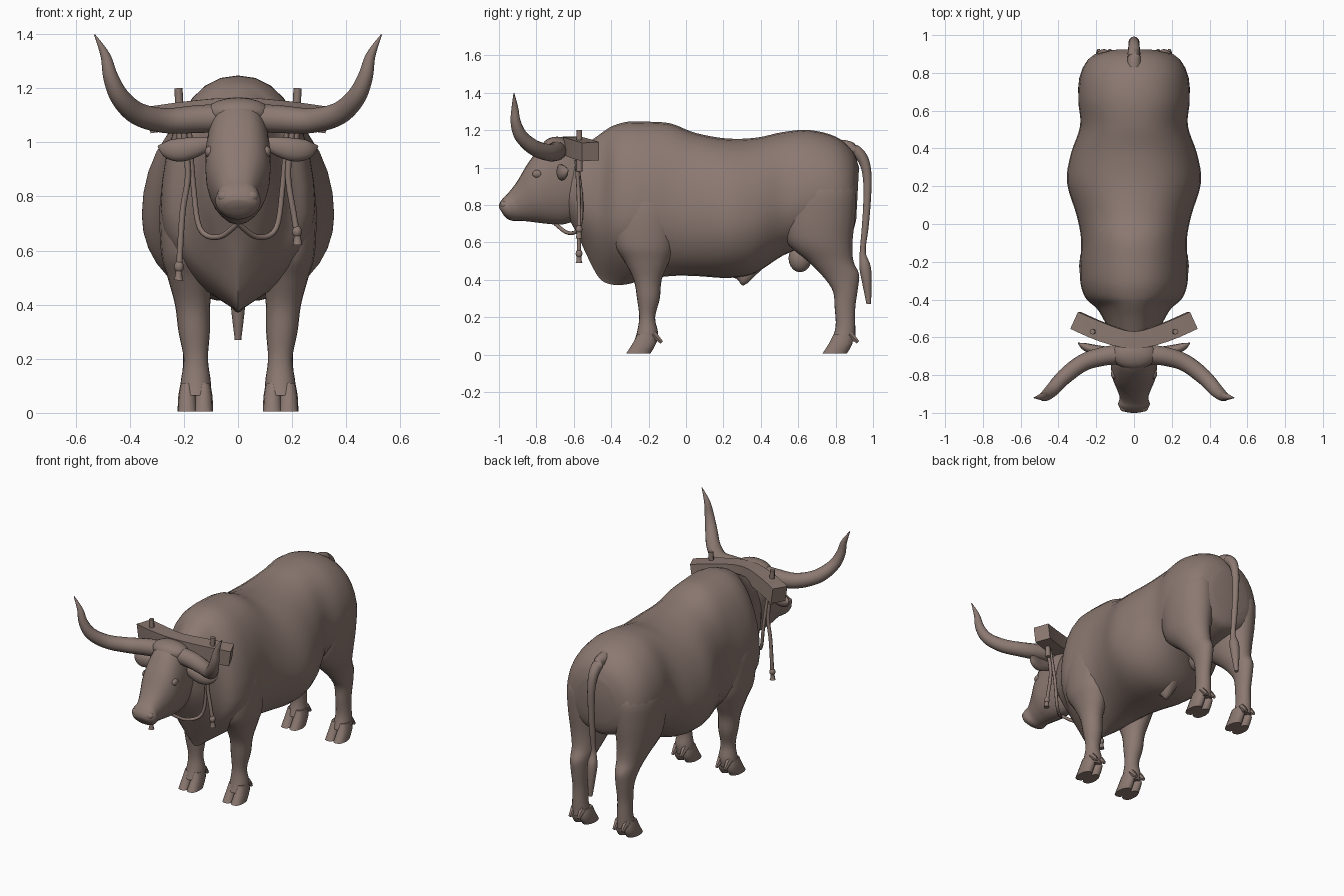
import bpy, bmesh, math
from mathutils import Vector

cube = bpy.data.objects.get("Cube")
if cube:
    bpy.data.objects.remove(cube)

COLOUR = (0.26, 0.19, 0.165, 1)
hide = bpy.data.materials.new("warm brown hide")
hide.use_nodes = True
hide.diffuse_color = COLOUR
hide.node_tree.nodes["Principled BSDF"].inputs["Base Color"].default_value = COLOUR


def spline(rows, steps):
    """Smoothly interpolate rows of numbers."""
    out = []
    last = len(rows) - 1
    for i in range(last):
        a, b, c, d = rows[max(i - 1, 0)], rows[i], rows[i + 1], rows[min(i + 2, last)]
        for s in range(steps):
            t = s / steps
            out.append([q + t / 2 * (r - p + t * (2 * p - 5 * q + 4 * r - w + t * (3 * (q - r) + w - p)))
                        for p, q, r, w in zip(a, b, c, d)])
    out.append(list(rows[last]))
    return out


def skin(name, rings, angle=50):
    """Bridge rings of points into a closed, smooth shaded surface."""
    bm = bmesh.new()
    loops = [[bm.verts.new(p) for p in ring] for ring in rings]
    n = len(loops[0])
    for a, b in zip(loops, loops[1:]):
        for i in range(n):
            j = (i + 1) % n
            bm.faces.new((a[i], a[j], b[j], b[i]))
    bm.faces.new(loops[0])
    bm.faces.new(loops[-1])
    bmesh.ops.recalc_face_normals(bm, faces=bm.faces)
    return finish(name, bm, angle)


def finish(name, bm, angle=50):
    mesh = bpy.data.meshes.new(name)
    bm.to_mesh(mesh)
    bm.free()
    mesh.materials.append(hide)
    obj = bpy.data.objects.new(name, mesh)
    bpy.context.collection.objects.link(obj)
    bpy.ops.object.select_all(action='DESELECT')
    obj.select_set(True)
    bpy.context.view_layer.objects.active = obj
    bpy.ops.object.shade_smooth_by_angle(angle=math.radians(angle))
    return obj


def loft(name, rows, steps=4, sides=24, middle=0.5, upper=1, side=1):
    """Rows: y, z of one edge, y, z of the opposite edge, half width, centre x, taper."""
    rings = []
    for ya, za, yb, zb, w, cx, taper in spline(rows, steps):
        a, b = Vector((0, ya, za)), Vector((0, yb, zb))
        m = a.lerp(b, middle)
        ring = []
        for k in range(sides):
            t = math.tau * k / sides
            c, s = math.cos(t), math.sin(t)
            wide = math.copysign(abs(c) ** (upper if s > 0 else taper), c) * w
            p = m + (a - m) * s if s > 0 else m + (m - b) * s
            if s < 0:
                p = m + (b - m) * -s
            ring.append((side * (cx + wide), p.y, p.z))
        rings.append(ring)
    return skin(name, rings)


def tube(name, pts, sides=12, flat=1, steps=5, side=1, angle=50, turn=0):
    """Tapered tube through rows of x, y, z, radius."""
    path = spline(pts, steps)
    rings = []
    for i, (x, y, z, r) in enumerate(path):
        tangent = Vector(path[min(i + 1, len(path) - 1)][:3]) - Vector(path[max(i - 1, 0)][:3])
        tangent.normalize()
        ref = Vector((0, 1, 0)) if abs(tangent.y) < 0.9 else Vector((1, 0, 0))
        u = tangent.cross(ref).normalized()
        v = u.cross(tangent)
        ring = []
        for k in range(sides):
            t = math.tau * k / sides + turn
            p = Vector((x, y, z)) + r * (u * math.cos(t) + v * math.sin(t) * flat)
            ring.append((side * p.x, p.y, p.z))
        rings.append(ring)
    return skin(name, rings, angle)


def ball(name, centre, size):
    bm = bmesh.new()
    bmesh.ops.create_uvsphere(bm, u_segments=16, v_segments=10, radius=1)
    for v in bm.verts:
        v.co = Vector(c + s * p for c, s, p in zip(centre, size, v.co))
    return finish(name, bm)


# Trunk with neck, dewlap, hump, belly and rump
trunk = [
    (-.68, 1.04, -.64, .75, .08, 1), (-.60, 1.09, -.58, .64, .125, 1.3),
    (-.50, 1.15, -.53, .53, .155, 1.8), (-.43, 1.20, -.465, .41, .195, 2.3),
    (-.385, 1.225, -.40, .375, .255, 2.4), (-.31, 1.245, -.32, .375, .283, 1.9),
    (-.20, 1.245, -.22, .40, .285, 1.3), (-.08, 1.235, -.08, .42, .28, 1),
    (.05, 1.185, .05, .42, .305, .9), (.22, 1.155, .22, .41, .355, .9),
    (.38, 1.16, .36, .43, .335, .9), (.52, 1.19, .52, .53, .285, .9),
    (.66, 1.2, .66, .58, .295, 1), (.80, 1.165, .80, .61, .28, 1.2),
    (.89, 1.09, .88, .64, .225, 1.2), (.925, 1, .91, .72, .13, 1.2)]
loft("trunk", [(a, b, c, d, w, 0, t) for a, b, c, d, w, t in trunk],
     sides=32, middle=.57, upper=.9)

# Head from poll to muzzle
head = [
    (-.57, 1.07, -.56, .74, .10), (-.67, 1.14, -.61, .71, .115),
    (-.75, 1.14, -.67, .695, .12), (-.84, 1.03, -.75, .70, .118),
    (-.90, .93, -.83, .71, .092), (-.945, .87, -.885, .715, .076),
    (-.975, .84, -.925, .715, .084), (-.996, .81, -.955, .725, .07),
    (-1, .785, -.975, .745, .045)]
loft("head", [row + (0, 1) for row in head], middle=.45, upper=.75)
ball("poll_tuft", (0, -.69, 1.11), (.12, .08, .055))

# Legs: edges run front and back, with the centre drifting inward
fore = [
    (-.30, .98, -.12, .98, .05, .17, 1), (-.39, .80, -.05, .82, .115, .17, 1),
    (-.385, .6, -.06, .6, .105, .18, 1), (-.33, .5, -.09, .5, .085, .175, 1),
    (-.28, .4, -.13, .4, .065, .168, 1), (-.262, .3, -.14, .3, .058, .162, 1),
    (-.25, .2, -.165, .2, .045, .156, 1), (-.262, .12, -.15, .12, .055, .156, 1),
    (-.28, .065, -.155, .065, .058, .157, 1)]
hind = [
    (.60, 1.03, .84, 1.01, .06, .14, 1), (.52, .9, .905, .9, .122, .165, 1),
    (.51, .75, .905, .75, .128, .165, 1), (.54, .6, .89, .6, .108, .165, 1),
    (.65, .5, .895, .5, .08, .16, 1), (.73, .42, .925, .43, .06, .16, 1),
    (.785, .34, .92, .36, .05, .16, 1), (.795, .25, .905, .25, .043, .16, 1),
    (.80, .15, .905, .15, .045, .16, 1), (.775, .07, .905, .07, .055, .16, 1)]

for side, word in ((1, "left"), (-1, "right")):
    for kind, rows, y in (("front", fore, 0), ("hind", hind, 1.05)):
        loft(f"{word}_{kind}_leg", rows, sides=20, side=side, upper=.9)
        # Cloven hoof and dewclaws
        for toe, x in (("inner", .128), ("outer", .187)):
            loft(f"{word}_{kind}_{toe}_hoof",
                 [(y - .26, .11, y - .17, .11, .025, x, 1), (y - .285, .06, y - .16, .06, .034, x, 1),
                  (y - .32, .006, y - .19, .006, .036, x, 1)], steps=2, sides=12, side=side, upper=.7)
            tube(f"{word}_{kind}_{toe}_dewclaw",
                 [(x, y - .175, .11, .022), (x, y - .13, .065, .01)], 6, steps=1, side=side)

    # Horn, ear, eye, nostril
    tube(f"{word}_horn", [
        (.06, -.69, 1.09, .052), (.16, -.7, 1.085, .051), (.27, -.735, 1.08, .046),
        (.37, -.81, 1.105, .042), (.435, -.88, 1.165, .036), (.47, -.91, 1.24, .028),
        (.49, -.915, 1.32, .018), (.53, -.92, 1.398, .002)], 14, side=side)
    tube(f"{word}_ear", [
        (.10, -.67, 1, .02), (.15, -.67, .985, .036), (.21, -.665, .972, .043),
        (.26, -.65, .975, .034), (.295, -.63, .985, .004)], 12, flat=.6, side=side)
    ball(f"{word}_eye", (side * .104, -.795, .965), (.018, .026, .022))
    ball(f"{word}_nostril", (side * .05, -.972, .80), (.026, .022, .022))

    # Yoke post and hanging ropes
    tube(f"{word}_yoke_post", [(.21, -.57, .98, .016), (.22, -.57, 1.2, .015)], 8, steps=1, side=side)
    end = .62 if side > 0 else .49
    tube(f"{word}_rope", [(.2, -.585, 1.04, .011), (.185, -.575, .88, .011),
                          (.205, -.572, .74, .011), (.218, -.572, end + .04, .012),
                          (.22, -.572, end, .018)], 8, side=side)
    ball(f"{word}_rope_knot", (side * .218, -.572, end + .05), (.018, .018, .022))
    tube(f"{word}_neck_strap", [(.18, -.585, 1.04, .01), (.165, -.56, .84, .01),
                                (.14, -.57, .68, .01), (.07, -.63, .65, .01),
                                (0, -.7, .7, .01)], 8, side=side)

# Bent yoke beam resting behind the horns
beam = [(-.31, -.51, 1.085, .07), (-.16, -.575, 1.105, .07), (0, -.615, 1.12, .064),
        (.16, -.575, 1.105, .07), (.31, -.51, 1.085, .07)]
tube("yoke_beam", beam, 4, steps=3, angle=30, turn=math.pi / 4)

# Tail with tuft
tube("tail", [
    (0, .78, 1.11, .04), (0, .87, 1.105, .036), (0, .94, 1.055, .03), (0, .968, .96, .024),
    (0, .968, .82, .02), (0, .958, .68, .018), (0, .945, .55, .016), (0, .957, .47, .03),
    (0, .967, .39, .026), (0, .977, .27, .012)], 12)

# Underside
ball("scrotum", (0, .61, .515), (.055, .062, .075))
loft("sheath", [(.18, .5, .18, .43, .02, 0, 1), (.26, .5, .27, .405, .03, 0, 1),
                (.31, .5, .31, .37, .03, 0, 1), (.4, .53, .4, .45, .045, 0, 1),
                (.53, .64, .53, .56, .05, 0, 1)], sides=16)
